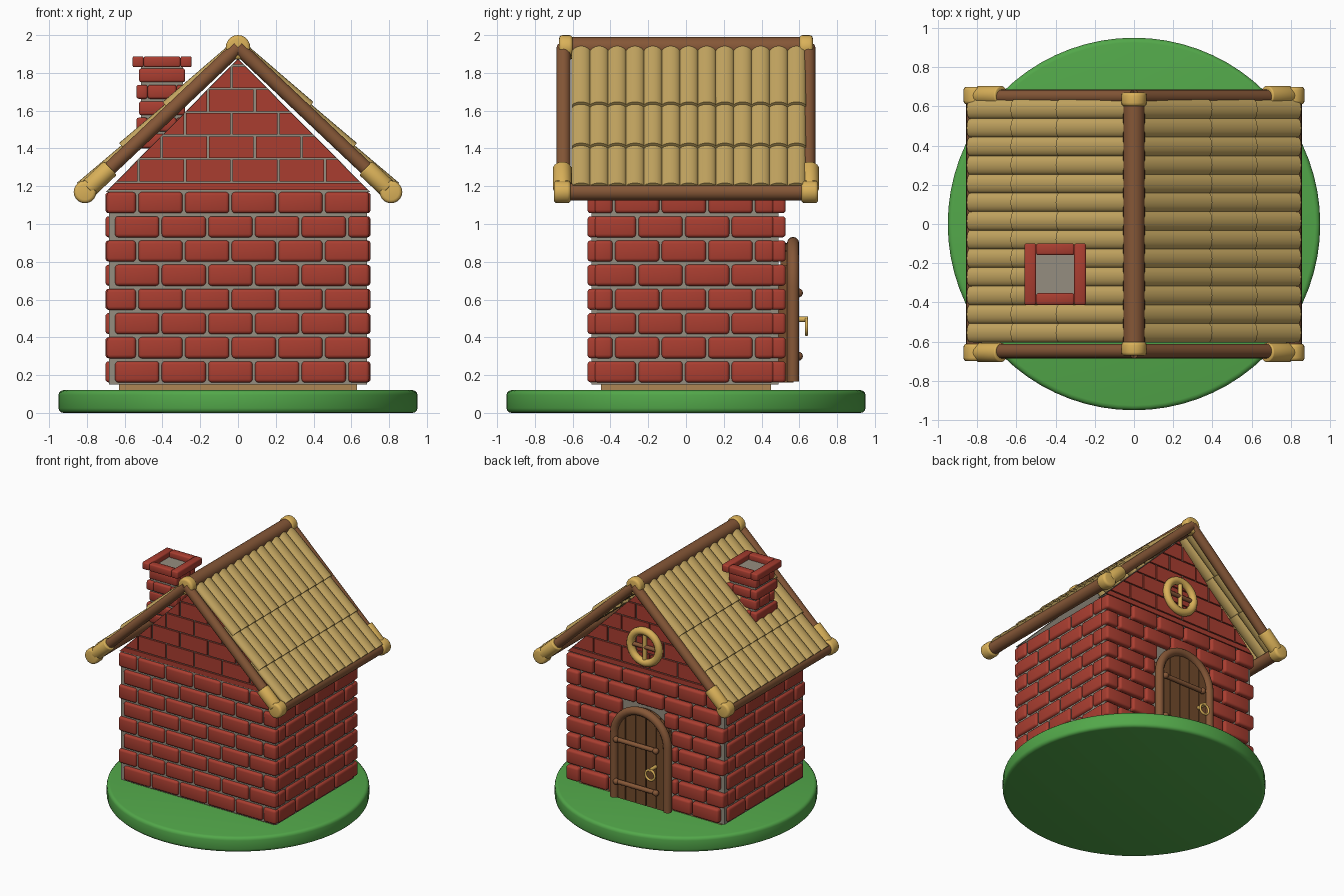
import bpy, bmesh, math
from mathutils import Vector, Matrix

if "Cube" in bpy.data.objects:
    bpy.data.objects.remove(bpy.data.objects["Cube"])

def mat(name, *rgb):
    m = bpy.data.materials.new(name)
    m.diffuse_color = (*rgb, 1)
    m.use_nodes = True
    m.node_tree.nodes["Principled BSDF"].inputs["Base Color"].default_value = m.diffuse_color
    return m

BRICK = mat("brick red", .40, .048, .030)
MORTAR = mat("mortar grey", .30, .27, .215)
GRASS = mat("grass green", .085, .39, .068)
THATCH = mat("straw", .56, .385, .12)
LOG = mat("log brown", .235, .095, .038)
ROPE = mat("golden binding", .70, .44, .10)
DOOR = mat("door wood", .17, .070, .025)
SILL = mat("foundation tan", .42, .24, .09)

def finish(name, bm, m, angle=40):
    bmesh.ops.recalc_face_normals(bm, faces=bm.faces)
    me = bpy.data.meshes.new(name)
    bm.to_mesh(me)
    bm.free()
    for p in me.polygons:
        p.use_smooth = True
    me.set_sharp_from_angle(angle=math.radians(angle))
    me.materials.append(m)
    ob = bpy.data.objects.new(name, me)
    bpy.context.collection.objects.link(ob)
    return ob

def add_box(bm, x0, x1, y0, y1, z0, z1):
    M = Matrix.Translation(((x0+x1)/2, (y0+y1)/2, (z0+z1)/2)) @ Matrix.Diagonal((x1-x0, y1-y0, z1-z0, 1))
    return bmesh.ops.create_cube(bm, size=1, matrix=M)["verts"]

def boxes(name, lst, m, bevel=0, seg=3):
    bm = bmesh.new()
    for b in lst:
        add_box(bm, *b)
    if bevel:
        bmesh.ops.bevel(bm, geom=bm.edges[:], offset=bevel, segments=seg, profile=.5,
                        affect='EDGES', clamp_overlap=True)
    return finish(name, bm, m, 50)

def add_rod(bm, a, b, r, seg=20, flat=1):
    a, b = Vector(a), Vector(b)
    d = b - a
    # local x = world y, local y = thickness direction
    zax = d.normalized()
    xax = Vector((0, 1, 0)) if abs(zax.y) < .9 else Vector((1, 0, 0))
    yax = zax.cross(xax).normalized()
    R = Matrix((xax, yax, zax)).transposed().to_4x4()
    M = Matrix.Translation((a+b)/2) @ R @ Matrix.Diagonal((1, flat, 1, 1))
    bmesh.ops.create_cone(bm, cap_ends=True, segments=seg, radius1=r, radius2=r, depth=d.length, matrix=M)

def rod(name, a, b, r, m, bevel=0, seg=20):
    bm = bmesh.new()
    add_rod(bm, a, b, r, seg)
    if bevel:
        caps = [e for e in bm.edges if any(len(f.verts) > 4 for f in e.link_faces)]
        bmesh.ops.bevel(bm, geom=caps, offset=bevel, segments=3, profile=.5, affect='EDGES')
    return finish(name, bm, m, 50)

def tube(name, pts, r, m, cyclic=False):
    cu = bpy.data.curves.new(name, 'CURVE')
    cu.dimensions = '3D'
    cu.bevel_depth, cu.bevel_resolution, cu.use_fill_caps = r, 4, True
    sp = cu.splines.new('POLY')
    sp.points.add(len(pts)-1)
    for p, c in zip(sp.points, pts):
        p.co = (*c, 1)
    sp.use_cyclic_u, sp.use_smooth = cyclic, True
    cu.materials.append(m)
    ob = bpy.data.objects.new(name, cu)
    bpy.context.collection.objects.link(ob)

def ring(cx, cy, cz, r, n=32):
    return [(cx+r*math.cos(t*math.tau/n), cy, cz+r*math.sin(t*math.tau/n)) for t in range(n)]

# grass disc, foundation and mortar core
rod("grass_base", (0, 0, 0), (0, 0, .12), .95, GRASS, .025, 72)
boxes("foundation", [(-.63, .63, -.45, .45, .11, .16)], SILL)
boxes("wall_core", [(-.683, .683, -.5, .49, .15, 1.175)], MORTAR)

# brick courses
PITCH, ROW = .247, .128
def courses(lo, hi, phase, gap=lambda z: 0):
    out = []
    for r in range(8):
        zc = .217 + r*ROW
        c = phase + (.1235 if r % 2 else 0) - 5*PITCH
        while c < 1:
            a, b = max(c-.117, lo), min(c+.117, hi)
            g = gap(zc)
            parts = [(a, min(b, -g)), (max(a, g), b)] if g else [(a, b)]
            out += [(p, q, zc-.056, zc+.056) for p, q in parts if q-p > .045]
            c += PITCH
    return out

def door_gap(z):
    return .235 if z < .75 else .17 if z < .9 else 0

boxes("front_wall_bricks", [(a, b, -.522, -.44, c, d) for a, b, c, d in courses(-.695, .695, -.04)], BRICK, .018)
boxes("back_wall_bricks", [(a, b, .44, .528, c, d) for a, b, c, d in courses(-.695, .695, -.04, door_gap)], BRICK, .018)
for side, s in (("right", 1), ("left", -1)):
    boxes(side+"_wall_bricks", [(min(s*.63, s*.702), max(s*.63, s*.702), a, b, c, d)
          for a, b, c, d in courses(-.485, .465, -.135)], BRICK, .018)

# gables: mortar triangle with clipped flat bricks
APEX, HALF = 1.875, .695
def gable(name, y0, y1, cells, m, inset):
    bm = bmesh.new()
    for x0, x1, z0, z1 in cells:
        t = bmesh.new()
        add_box(t, x0, x1, y0, y1, z0, z1)
        for s in (1, -1):
            n = Vector((s*(APEX-1.175), 0, HALF)).normalized()
            bmesh.ops.bisect_plane(t, geom=t.verts[:]+t.edges[:]+t.faces[:], plane_no=n,
                                   plane_co=Vector((0, 0, APEX))-n*inset, clear_outer=True)
            bmesh.ops.holes_fill(t, edges=[e for e in t.edges if e.is_boundary])
        tmp = bpy.data.meshes.new("tmp")
        t.to_mesh(tmp)
        t.free()
        bm.from_mesh(tmp)
        bpy.data.meshes.remove(tmp)
    finish(name, bm, m, 30)

cells = [(-.7, .7, 1.18, 1.217)]
for r in range(6):
    z = 1.226 + r*.1235
    for k in range(-4, 5):
        c = (.09 if r % 2 == 0 else -.035) + k*PITCH
        if abs(c) - .118 < HALF*(APEX-z)/(APEX-1.175):
            cells.append((c-.118, c+.118, z, z+.1145))
for side, s in (("front", -1), ("back", 1)):
    ys = sorted((s*.43, s*.497))
    gable(side+"_gable_mortar", ys[0], ys[1], [(-.7, .7, 1.17, 1.9)], MORTAR, 0)
    ys = sorted((s*.45, s*.508))
    gable(side+"_gable_bricks", ys[0], ys[1], cells, BRICK, .002)

# roof: straw rolls in three overlapping rows
RIDGE, EAVE = Vector((0, 0, 1.935)), Vector((.81, 0, 1.17))
for side, s in (("right", 1), ("left", -1)):
    d = (EAVE-RIDGE).normalized()
    d.x *= s
    n = Vector((-d.z*s, 0, abs(d.x)))
    for i, (s0, s1) in enumerate(((.03, .49), (.40, .807), (.72, 1.115))):
        bm = bmesh.new()
        for k in range(13):
            y = Vector((0, .015 + (k-6)*.095, 0))
            add_rod(bm, RIDGE+d*s0+n*.012+y, RIDGE+d*s1+n*.034+y, .0505, 16, .6)
        finish(f"{side}_straw_row_{i+1}", bm, THATCH, 50)
    eave = Vector((s*EAVE.x, 0, EAVE.z))
    rod(side+"_eave_log", eave+Vector((0, -.64, 0)), eave+Vector((0, .64, 0)), .046, LOG)
    for end, e in (("front", -1), ("back", 1)):
        y = Vector((0, e*.648, 0))
        rod(f"{side}_{end}_rake_log", RIDGE+y, eave+y, .037, LOG)
        y = Vector((0, e*.655, 0))
        rod(f"{side}_{end}_rake_binding", RIDGE+d*.93+y, RIDGE+d*1.09+y, .05, ROPE, .008)
        rod(f"{side}_{end}_eave_cap", eave+Vector((0, e*.61, 0)), eave+Vector((0, e*.70, 0)), .06, ROPE, .018)
rod("ridge_log", RIDGE+Vector((0, -.645, 0)), RIDGE+Vector((0, .645, 0)), .055, LOG)
for end, e in (("front", -1), ("back", 1)):
    rod(end+"_ridge_cap", RIDGE+Vector((0, e*.60, 0)), RIDGE+Vector((0, e*.672, 0)), .065, ROPE, .018)

# chimney: pinwheel brick rings round a mortar core
CX, CY = -.402, -.256
def brick_ring(h, w, z0, z1, flip):
    i = h-w
    if flip:
        l = [(-h, h, -h, -i), (-h, h, i, h), (-h, -i, -i, i), (i, h, -i, i)]
    else:
        l = [(-h, -i, -h, h), (i, h, -h, h), (-i, i, -h, -i), (-i, i, i, h)]
    return [(CX+a, CX+b, CY+c, CY+e, z0, z1) for a, b, c, e in l]
boxes("chimney_core", [(CX-.112, CX+.112, CY-.112, CY+.112, 1.4, 1.845)], MORTAR)
rings = []
for r in range(5):
    z = 1.75 - r*.087
    rings += brick_ring(.122 if r % 2 == 0 else .136, .06, z, z+.074, r % 2 == 0)
boxes("chimney_bricks", rings, BRICK, .012, 2)
boxes("chimney_cap", brick_ring(.157, .06, 1.83, 1.888, False), BRICK, .01, 2)

# arched door: planks, frame, strap hinges and ring handle
SPRING, R = .665, .235
boxes("door_backing", [(-.215, .215, .48, .535, .16, .78)], DOOR)
bm = bmesh.new()
for k in range(5):
    x0, x1 = -.225+k*.09+.003, -.225+(k+1)*.09-.003
    prof = [(x0, .16), (x1, .16)]
    for j in range(7):
        x = x1+(x0-x1)*j/6
        prof.append((x, SPRING+math.sqrt(max(0, R*R-x*x))))
    f = bm.faces.new([bm.verts.new((x, .50, z)) for x, z in prof])
    ext = bmesh.ops.extrude_face_region(bm, geom=[f])["geom"]
    bmesh.ops.translate(bm, vec=(0, .07, 0), verts=[v for v in ext if isinstance(v, bmesh.types.BMVert)])
finish("door_planks", bm, DOOR, 30)
arch = [(R*math.cos(t*math.pi/20), .567, SPRING+R*math.sin(t*math.pi/20)) for t in range(21)]
tube("door_frame", [(R, .567, .165)] + arch + [(-R, .567, .165)], .032, LOG)
for label, z in (("upper", .635), ("lower", .30)):
    bm = bmesh.new()
    add_rod(bm, (.2, .59, z), (-.15, .59, z), .018, 12)
    for x in (.2, -.15):
        bmesh.ops.create_uvsphere(bm, u_segments=12, v_segments=8, radius=.024,
                                  matrix=Matrix.Translation((x, .595, z)))
    finish(label+"_door_strap", bm, LOG, 50)
rod("handle_knob", (-.13, .56, .495), (-.13, .645, .495), .014, ROPE, 0, 12)
tube("handle_ring", ring(-.13, .638, .455, .04, 24), .009, ROPE, True)

# round gable window with cross bars
tube("window_ring", ring(0, .52, 1.40, .125), .03, ROPE, True)
rod("window_bar_vertical", (0, .52, 1.28), (0, .52, 1.52), .016, ROPE, 0, 12)
rod("window_bar_horizontal", (-.12, .52, 1.40), (.12, .52, 1.40), .016, LOG, 0, 12)
